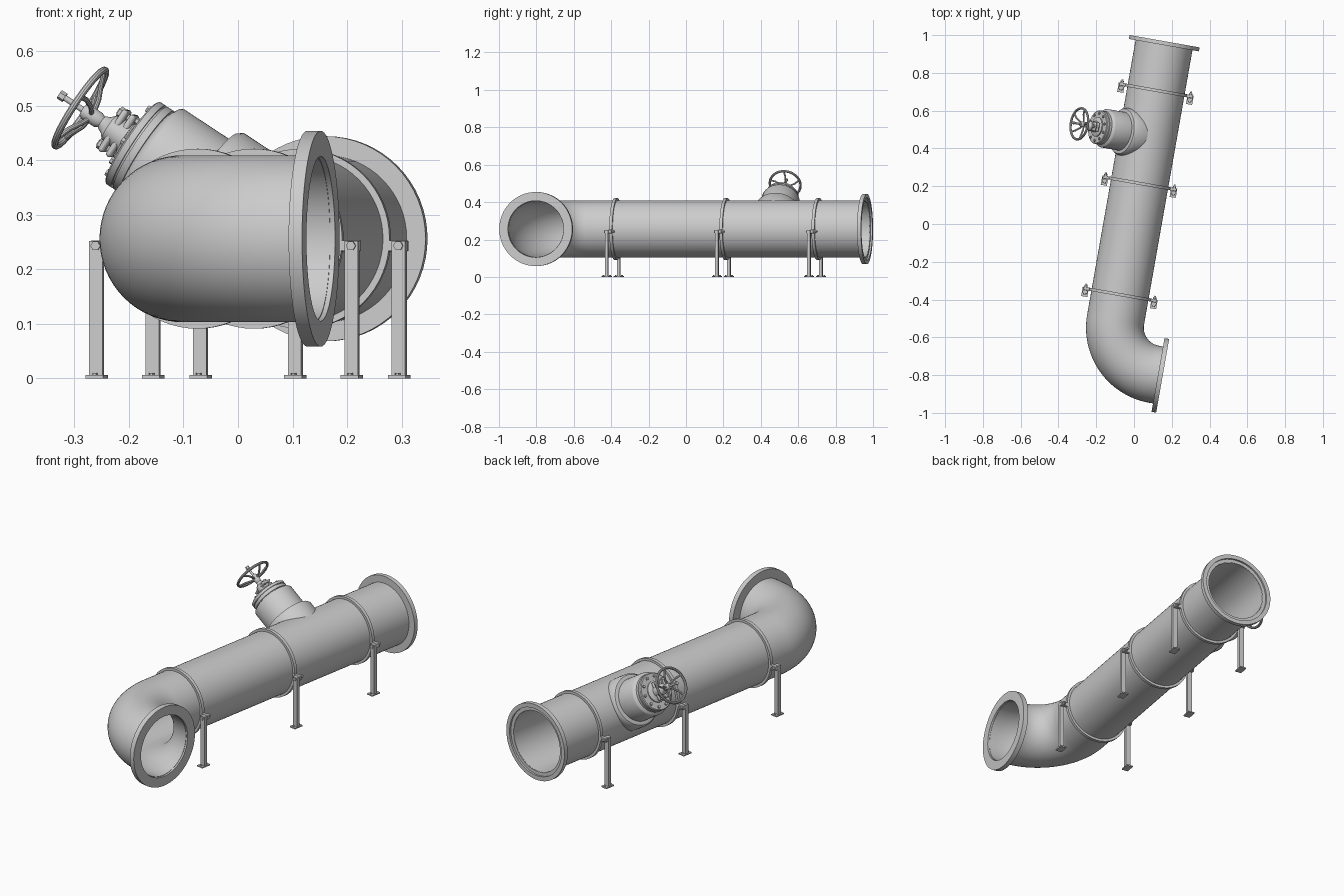
import bpy, bmesh
from math import sin, cos, pi, radians, sqrt
from mathutils import Matrix, Vector

if "Cube" in bpy.data.objects:
    bpy.data.objects.remove(bpy.data.objects["Cube"])

T = Matrix.Translation
def R(deg, ax): return Matrix.Rotation(radians(deg), 4, ax)

G = R(-10, 'Z')                 # whole assembly is turned about z
XC, ZC, RP = -0.008, 0.256, 0.153   # pipe axis and radius
NOFIX = lambda v: v

def finish(name, bm, M, bevel=0):
    bmesh.ops.recalc_face_normals(bm, faces=bm.faces)
    me = bpy.data.meshes.new(name)
    bm.to_mesh(me)
    bm.free()
    me.transform(G @ M)
    ob = bpy.data.objects.new(name, me)
    bpy.context.collection.objects.link(ob)
    if bevel:
        md = ob.modifiers.new("bevel", 'BEVEL')
        md.width, md.segments = bevel, 2
    return ob

def loft(name, rings, M, closed):
    bm = bmesh.new()
    vs = [[bm.verts.new(p) for p in r] for r in rings]
    n = len(vs[0])
    pairs = list(zip(vs, vs[1:])) + ([(vs[-1], vs[0])] if closed else [])
    for a, b in pairs:
        for i in range(n):
            j = (i + 1) % n
            bm.faces.new((a[i], a[j], b[j], b[i]))
    if not closed:
        bm.faces.new(vs[0][::-1])
        bm.faces.new(vs[-1])
    return finish(name, bm, M)

def lathe(name, prof, M, n=48, closed=False, fix=NOFIX):
    rings = [[fix(Vector((r * cos(2*pi*i/n), r * sin(2*pi*i/n), h))) for i in range(n)]
             for r, h in prof]
    return loft(name, rings, M, closed)

def cyl(name, r, h0, h1, M, n=16):
    return lathe(name, [(r, h0), (r, h1)], M, n)

def box(name, c, s, M=Matrix(), bevel=0):
    bm = bmesh.new()
    bmesh.ops.create_cube(bm, size=1, matrix=T(c) @ Matrix.Diagonal((*s, 1)))
    return finish(name, bm, M, bevel)

def sweep(name, pts, r, M, n, wall=0):
    pts = [Vector(p) for p in pts]
    seg = [(b - a).normalized() for a, b in zip(pts, pts[1:])]
    tan = [seg[0]] + [(a + b).normalized() for a, b in zip(seg, seg[1:])] + [seg[-1]]
    def ring(k, rad):
        q = tan[k].to_track_quat('Z', 'Y')
        return [pts[k] + q @ Vector((rad * cos(2*pi*i/n), rad * sin(2*pi*i/n), 0)) for i in range(n)]
    rings = [ring(k, r) for k in range(len(pts))]
    if wall:
        rings += [ring(k, r - wall) for k in reversed(range(len(pts)))]
    return loft(name, rings, M, bool(wall))

# Main pipe with its elbow
BR, YB = 0.25, -0.515
path = [(XC, 0.97, ZC)]
path += [(XC + BR - BR * cos(t), YB - BR * sin(t), ZC) for t in (i * pi / 48 for i in range(25))]
path += [(0.28, YB - BR, ZC)]
sweep("main_pipe", path, RP, Matrix(), 64, wall=0.004)

# End flanges
ALONG = R(-90, 'X')
lathe("outlet_flange", [(0.151, 0.264), (0.198, 0.264), (0.198, 0.289), (0.151, 0.289)],
      T((0, YB - BR, ZC)) @ R(90, 'Y'), 64, True)
lathe("inlet_flange", [(0.150, 0.960), (0.188, 0.960), (0.188, 0.981), (0.167, 0.981),
                       (0.167, 0.972), (0.150, 0.972)], T((XC, 0, ZC)) @ ALONG, 64, True)

# Clamps with support legs
for k, y in enumerate((-0.381, 0.217, 0.717), 1):
    lathe(f"clamp_ring_{k}", [(0.151, -0.008), (0.165, -0.008), (0.165, 0.008), (0.151, 0.008)],
          T((XC, y, ZC)) @ ALONG, 64, True)
    for side, s in (("left", -1), ("right", 1)):
        x = XC + s * 0.185
        tag = f"{side}_{k}"
        box("clamp_lug_" + tag, (XC + s * 0.177, y, 0.243), (0.042, 0.016, 0.02), bevel=0.002)
        box("leg_" + tag, (x, y - 0.018, 0.127), (0.025, 0.017, 0.25))
        box("foot_" + tag, (x, y - 0.018, 0.003), (0.033, 0.05, 0.006))
        for d in (-0.017, 0.017):
            cyl("foot_bolt_" + tag, 0.005, 0.005, 0.010, T((x, y - 0.018 + d, 0)), 6)
        B = T((x, y, 0.243)) @ ALONG
        cyl("clamp_bolt_" + tag, 0.005, -0.03, 0.026, B, 12)
        cyl("clamp_bolt_head_" + tag, 0.009, -0.032, -0.025, B, 6)
        cyl("clamp_nut_" + tag, 0.009, 0.008, 0.018, B, 6)

# Valve branch: collar is trimmed to the pipe surface
V = T((XC, 0.472, ZC)) @ R(-57, 'Y')
def onto_pipe(v):
    if v.z < 0.05:
        v.z = sqrt(0.151 ** 2 - v.x ** 2)
    return v
lathe("branch_collar", [(0.127, 0), (0.127, 0.160), (0.120, 0.170), (0.102, 0.174)], V, 64, fix=onto_pipe)
lathe("valve_body", [(0.103, 0.165), (0.103, 0.277), (0.100, 0.283), (0.082, 0.293)], V, 64)
lathe("bonnet_flange", [(0.080, 0.285), (0.080, 0.292), (0.090, 0.292), (0.090, 0.306), (0.085, 0.306),
                        (0.085, 0.310), (0.090, 0.310), (0.090, 0.322), (0.086, 0.325)], V, 64)
for i in range(10):
    cyl("bonnet_bolt", 0.007, 0.320, 0.332, V @ R(36 * i + 18, 'Z') @ T((0.073, 0, 0)), 6)

# Bonnet neck and gland
lathe("bonnet_neck", [(0.052, 0.32), (0.052, 0.331), (0.045, 0.335), (0.030, 0.338), (0.026, 0.375),
                      (0.017, 0.383), (0.013, 0.392)], V, 32)
for name, h in (("lower_gland_plate", 0.346), ("upper_gland_plate", 0.363)):
    box(name, (0, 0, h), (0.090, 0.048, 0.012), V, 0.005)
for s in (-1, 1):
    M = V @ T((s * 0.034, 0, 0))
    cyl("gland_stud", 0.006, 0.328, 0.378, M, 12)
    cyl("gland_nut", 0.011, 0.368, 0.376, M, 6)

# Stem and handwheel
cyl("stem", 0.0055, 0.38, 0.484, V)
lathe("wheel_hub", [(0.010, 0.390), (0.015, 0.400), (0.015, 0.428), (0.011, 0.434)], V, 24)
cyl("stem_nut", 0.009, 0.474, 0.486, V, 6)
rim = [(0.083 + 0.0065 * cos(a), 0.440 + 0.0065 * sin(a)) for a in (i * pi / 5 for i in range(10))]
lathe("wheel_rim", rim, V, 48, True)
for i in range(5):
    sweep("wheel_spoke", [(0.010, 0, 0.415), (0.030, 0.006, 0.420), (0.055, 0.007, 0.431), (0.083, 0, 0.440)],
          0.0048, V @ R(72 * i, 'Z'), 10)

# Smooth shading with crisp edges
for ob in bpy.context.collection.objects:
    ob.select_set(True)
    bpy.context.view_layer.objects.active = ob
bpy.ops.object.shade_smooth_by_angle(angle=radians(35))
